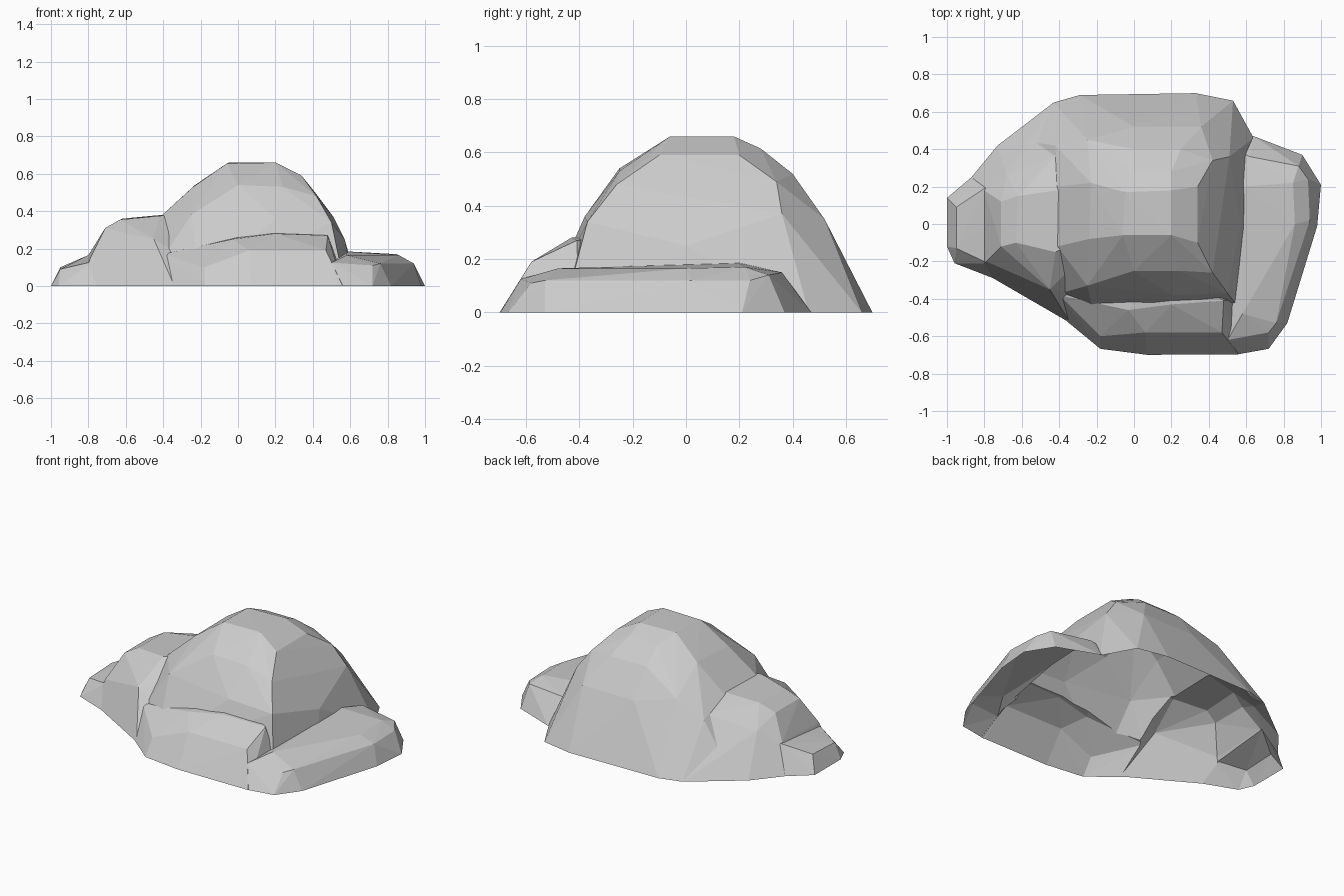
import bpy, bmesh


def chunk(name, base, upper):
    """Convex stone chunk: ground outline (x, y) sunk below z=0, plus upper corners."""
    pts = [(x, y, z) for x, y in base for z in (-0.1, 0.0)] + upper
    bm = bmesh.new()
    for p in pts:
        bm.verts.new(p)
    res = bmesh.ops.convex_hull(bm, input=bm.verts[:])
    junk = {v for v in res["geom_interior"] + res["geom_unused"]
            if isinstance(v, bmesh.types.BMVert)}
    bmesh.ops.delete(bm, geom=list(junk), context='VERTS')
    bmesh.ops.recalc_face_normals(bm, faces=bm.faces[:])
    me = bpy.data.meshes.new(name)
    bm.to_mesh(me)
    bm.free()
    ob = bpy.data.objects.new(name, me)
    bpy.context.collection.objects.link(ob)
    return ob


# Main dome with a small plateau and a steep right wall
rock = chunk("rock",
             [(-.43, .65), (-.29, .69), (.33, .70), (.53, .66), (.64, .46),
              (.62, -.1), (.57, -.46), (-.2, -.54), (-.5, -.4), (-.65, .45)],
             [(-.06, -.06, .655), (.2, -.06, .66), (-.05, .17, .66), (.2, .18, .66),
              (-.24, -.08, .53), (-.23, .22, .54), (.0, -.25, .54), (.24, -.25, .53),
              (.34, -.1, .59), (.34, .2, .59), (.0, .28, .615), (.2, .28, .615),
              (.0, .4, .52), (.25, .4, .52),
              (.42, -.26, .48), (.42, .34, .49), (.5, -.37, .34), (.51, .36, .37),
              (.57, .0, .25), (.0, .52, .35), (.36, .52, .35), (-.25, .45, .40),
              (-.41, -.12, .375), (-.41, .2, .375), (-.25, -.33, .38),
              (.2, -.38, .36), (-.42, .42, .30)])

# Left shoulder
shoulder = chunk("left_shoulder",
                 [(-.87, .25), (-.73, .42), (-.43, .65), (0, .5), (0, -.4),
                  (-.34, -.53), (-.65, -.34), (-.84, -.24)],
                 [(-.63, -.1, .355), (-.62, .15, .36), (-.42, -.15, .375),
                  (-.41, .18, .38), (-.71, -.12, .31), (-.71, .12, .31),
                  (-.68, .26, .24), (-.41, .37, .315), (-.79, -.2, .15),
                  (-.8, .18, .165), (-.45, -.35, .25), (-.1, 0, .40)])

# Low toe on the far left
toe = chunk("left_toe",
            [(-1, .14), (-1, -.12), (-.96, -.21), (-.65, -.33), (-.6, .3), (-.87, .25)],
            [(-.95, .09, .1), (-.95, -.13, .09), (-.8, .19, .165),
             (-.78, -.21, .13), (-.65, .1, .2)])

# Shelf under the front face, falling away to the left
shelf = chunk("front_shelf",
              [(-.36, -.52), (-.18, -.668), (.07, -.7), (.56, -.698),
               (.58, -.4), (.3, -.1), (-.45, -.3)],
              [(-.18, -.6, .1), (.06, -.58, .19), (.47, -.58, .19),
               (.48, -.41, .27), (.2, -.43, .28), (-.03, -.46, .25),
               (-.32, -.45, .15), (-.4, -.38, .17), (.1, -.2, .3)])

# Ledge wrapping the right side
ledge = chunk("right_ledge",
              [(.4, .47), (.64, .47), (.90, .37), (1, .21), (.98, -.01), (.87, -.25),
               (.82, -.53), (.72, -.668), (.54, -.7), (.3, -.6)],
              [(.5, -.62, .125), (.72, -.58, .11), (.76, -.53, .12), (.79, -.25, .14),
               (.86, .0, .165), (.85, .22, .17), (.94, .02, .12), (.93, .24, .12),
               (.88, .31, .14), (.62, .36, .15), (.58, -.48, .165), (.58, .2, .185)])

# Fuse the chunks into one skin
bpy.context.view_layer.objects.active = rock
for part in (shoulder, toe, shelf, ledge):
    mod = rock.modifiers.new("union", 'BOOLEAN')
    mod.operation = 'UNION'
    mod.solver = 'EXACT'
    mod.object = part
    bpy.ops.object.modifier_apply(modifier=mod.name)
    bpy.data.objects.remove(part)

# Cut level with the ground and leave the underside open
bm = bmesh.new()
bm.from_mesh(rock.data)
bmesh.ops.bisect_plane(bm, geom=bm.verts[:] + bm.edges[:] + bm.faces[:],
                       plane_co=(0, 0, 0.001), plane_no=(0, 0, 1), clear_inner=True)
for v in bm.verts:
    if v.co.z < 0.0011:
        v.co.z = 0
bm.to_mesh(rock.data)
bm.free()
